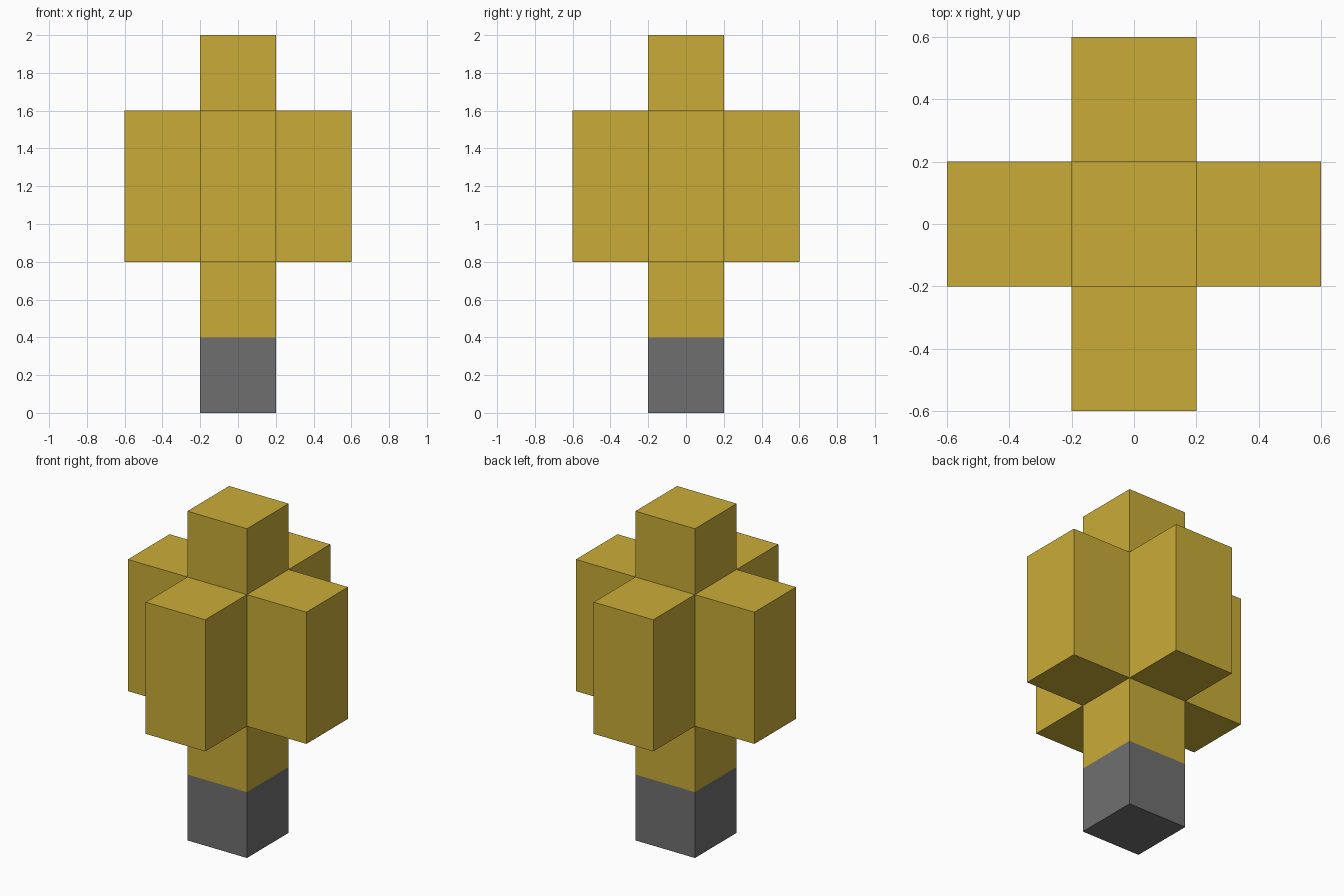
import bpy
import bmesh
from mathutils import Vector

cube = bpy.data.objects.get("Cube")
if cube:
    bpy.data.objects.remove(cube, do_unlink=True)

HALF = 0.2      # half width of the square column
REACH = 0.4     # how far each side block stands out


def material(name, colour):
    mat = bpy.data.materials.new(name)
    mat.use_nodes = True
    mat.diffuse_color = colour
    mat.node_tree.nodes["Principled BSDF"].inputs["Base Color"].default_value = colour
    return mat


def column(name, levels, mat, open_end, block_range=None):
    """Square column raised through the levels, with optional side blocks."""
    bm = bmesh.new()
    corners = [(-HALF, -HALF), (HALF, -HALF), (HALF, HALF), (-HALF, HALF)]
    rings = [[bm.verts.new((x, y, z)) for x, y in corners] for z in levels]
    for low, high in zip(rings, rings[1:]):
        for i in range(4):
            j = (i + 1) % 4
            bm.faces.new((low[i], low[j], high[j], high[i]))
    # Leave open the end that meets the neighbouring part
    if open_end == "top":
        bm.faces.new(rings[0][::-1])
    else:
        bm.faces.new(rings[-1])
    bm.normal_update()

    # Pull the four middle faces outward into blocks
    if block_range:
        sides = [f for f in bm.faces if abs(f.normal.z) < 0.1
                 and block_range[0] < f.calc_center_median().z < block_range[1]]
        moves = [Vector(f.normal) * REACH for f in sides]
        result = bmesh.ops.extrude_discrete_faces(bm, faces=sides)
        for face, move in zip(result["faces"], moves):
            bmesh.ops.translate(bm, verts=face.verts[:], vec=move)

    mesh = bpy.data.meshes.new(name)
    bm.to_mesh(mesh)
    bm.free()
    mesh.materials.append(mat)
    obj = bpy.data.objects.new(name, mesh)
    bpy.context.collection.objects.link(obj)
    return obj


gold = material("gold", (0.591, 0.413, 0.040, 1))
grey = material("grey", (0.159, 0.159, 0.159, 1))

# Grey foot, then the gold column with its cross of side blocks
column("foot", [0, 0.4], grey, "top")
column("cross_head", [0.4, 0.8, 1.6, 2.0], gold, "bottom", (0.8, 1.6))
